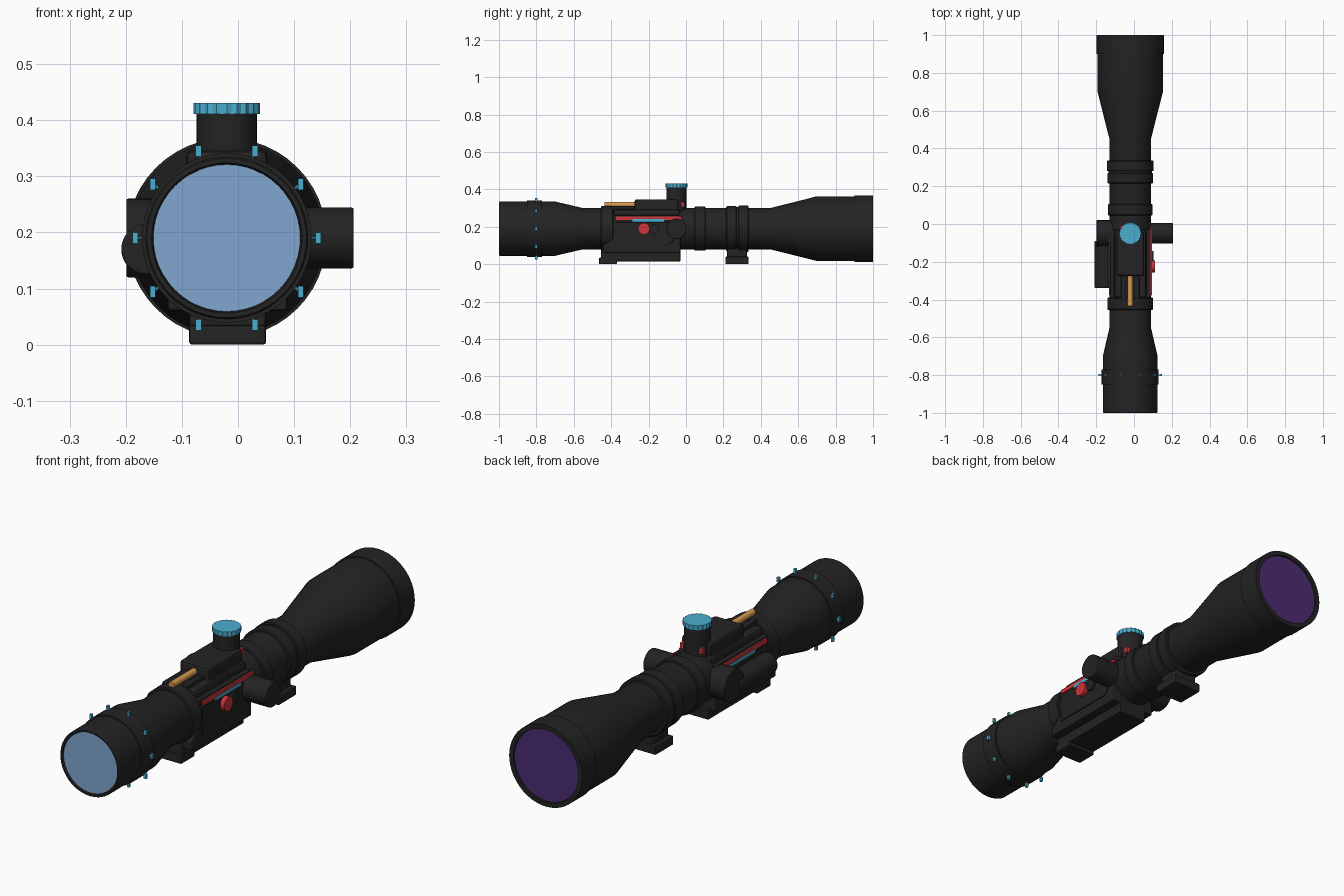
import bpy, bmesh, math
from mathutils import Vector, Matrix

cube = bpy.data.objects.get("Cube")
if cube:
    bpy.data.objects.remove(cube, do_unlink=True)

CX, CZ = -0.02, 0.19  # optical axis


def material(name, rgb):
    m = bpy.data.materials.new(name)
    m.use_nodes = True
    m.diffuse_color = (*rgb, 1)
    bsdf = m.node_tree.nodes["Principled BSDF"]
    bsdf.inputs["Base Color"].default_value = (*rgb, 1)
    bsdf.inputs["Roughness"].default_value = 0.6
    return m


BLACK = material("matte black", (0.017, 0.017, 0.017))
CYAN = material("cyan", (0.07, 0.42, 0.63))
RED = material("red", (0.62, 0.035, 0.045))
ORANGE = material("orange", (0.68, 0.32, 0.08))
PALE = material("pale blue glass", (0.22, 0.38, 0.62))
PURPLE = material("purple glass", (0.07, 0.025, 0.17))


def finish(name, bm, mat, smooth=False, bevel=0):
    bmesh.ops.recalc_face_normals(bm, faces=bm.faces)
    mesh = bpy.data.meshes.new(name)
    bm.to_mesh(mesh)
    bm.free()
    mesh.materials.append(mat)
    ob = bpy.data.objects.new(name, mesh)
    bpy.context.collection.objects.link(ob)
    if bevel:
        mod = ob.modifiers.new("soft edges", 'BEVEL')
        mod.width, mod.segments, mod.limit_method = bevel, 2, 'ANGLE'
    if smooth:
        bpy.ops.object.select_all(action='DESELECT')
        ob.select_set(True)
        bpy.context.view_layer.objects.active = ob
        bpy.ops.object.shade_smooth_by_angle(angle=math.radians(25))
    return ob


def box(name, x, y, z, mat=BLACK, bevel=0):
    bm = bmesh.new()
    bmesh.ops.create_cube(bm, size=1)
    for v in bm.verts:
        v.co = Vector([(a + b) / 2 + c * (b - a) for (a, b), c in zip((x, y, z), v.co)])
    return finish(name, bm, mat, bevel=bevel)


def cylinder(name, start, end, r, mat=BLACK, sides=32, bevel=0, tooth=0):
    a, b = Vector(start), Vector(end)
    bm = bmesh.new()
    bmesh.ops.create_cone(bm, cap_ends=True, segments=sides, radius1=r, radius2=r,
                          depth=(b - a).length)
    if tooth:  # pull in every other side for knurling
        for v in bm.verts:
            if round(math.atan2(v.co.y, v.co.x) / math.tau * sides) % 2:
                v.co.xy *= 1 - tooth
    turn = (b - a).to_track_quat('Z', 'Y').to_matrix().to_4x4()
    bm.transform(Matrix.Translation((a + b) / 2) @ turn)
    return finish(name, bm, mat, smooth=not tooth, bevel=bevel)


def lathe(name, profile, mat=BLACK, sides=48):
    """Revolve (y, radius) points around the optical axis."""
    bm = bmesh.new()
    rings = []
    for y, r in profile:
        rings.append([bm.verts.new((CX + r * math.cos(t), y, CZ + r * math.sin(t)))
                      for t in (math.tau * i / sides for i in range(sides))])
    for a, b in zip(rings, rings[1:]):
        for i in range(sides):
            j = (i + 1) % sides
            bm.faces.new((a[i], a[j], b[j], b[i]))
    bm.faces.new(rings[0])
    bm.faces.new(rings[-1])
    return finish(name, bm, mat, smooth=True)


def side_plate(name, outline, x, bevel=0.006):
    """Extrude a (y, z) outline across x."""
    bm = bmesh.new()
    face = bm.faces.new([bm.verts.new((x[0], y, z)) for y, z in outline])
    out = bmesh.ops.extrude_face_region(bm, geom=[face])["geom"]
    moved = [g for g in out if isinstance(g, bmesh.types.BMVert)]
    bmesh.ops.translate(bm, verts=moved, vec=(x[1] - x[0], 0, 0))
    return finish(name, bm, BLACK, bevel=bevel)


# Main tube with eyepiece, bell and recessed lens seats
lathe("scope_tube", [
    (-0.99, 0.131), (-1, 0.134), (-1, 0.142), (-0.995, 0.145), (-0.85, 0.145),
    (-0.85, 0.151), (-0.77, 0.151), (-0.77, 0.145), (-0.70, 0.145), (-0.55, 0.11),
    (0.45, 0.11), (0.70, 0.173), (0.90, 0.173), (0.90, 0.178), (1, 0.178),
    (1, 0.158), (0.99, 0.157)])
lathe("eyepiece_lens", [(-0.993, 0.131), (-0.985, 0.131)], PALE)
lathe("objective_lens", [(0.985, 0.157), (0.993, 0.157)], PURPLE)

# Small grip studs around the eyepiece ring
for i in range(10):
    t = math.tau * i / 10
    x, z = CX + 0.163 * math.cos(t), CZ + 0.163 * math.sin(t)
    box("grip_stud", (x - 0.005, x + 0.005), (-0.806, -0.794), (z - 0.01, z + 0.01), CYAN)
    cylinder("stud_stem", (x, -0.8, z), (CX + 0.145 * math.cos(t), -0.8, CZ + 0.145 * math.sin(t)),
             0.003, CYAN, 8)

# Clamp rings on the tube
for y0, y1, r in ((-0.455, -0.39, 0.121), (0.045, 0.105, 0.118),
                  (0.215, 0.27, 0.121), (0.265, 0.285, 0.115), (0.28, 0.335, 0.124)):
    lathe("clamp_ring", [(y0, r - 0.004), (y0 + 0.004, r), (y1 - 0.004, r), (y1, r - 0.004)])

# Mounting feet and rail
box("rear_foot", (-0.087, 0.05), (0.21, 0.335), (0, 0.04), bevel=0.005)
box("rear_foot_neck", (-0.07, 0.03), (0.22, 0.325), (0.03, 0.10), bevel=0.005)
box("front_foot", (-0.087, 0.05), (-0.465, -0.37), (0, 0.035), bevel=0.005)
box("mount_rail", (-0.087, 0.05), (-0.455, -0.03), (0.015, 0.075), bevel=0.005)

# Housing around the middle of the tube
side_plate("housing", [(-0.445, 0.06), (-0.03, 0.06), (-0.03, 0.262), (-0.39, 0.262),
                       (-0.39, 0.14), (-0.445, 0.10)], (-0.126, 0.088))
side_plate("housing_panel", [(-0.38, 0.105), (-0.09, 0.105), (-0.06, 0.135), (-0.06, 0.225),
                             (-0.38, 0.225)], (-0.131, 0.093), 0.004)
box("housing_roof", (-0.105, 0.065), (-0.39, -0.03), (0.24, 0.295), bevel=0.015)
box("top_block", (-0.093, 0.053), (-0.275, -0.04), (0.27, 0.347), bevel=0.012)

# Glowing rod held between two rails
for x in (-0.055, 0.015):
    box("rod_rail", (x - 0.013, x + 0.013), (-0.40, -0.27), (0.27, 0.311), bevel=0.004)
cylinder("light_rod", (CX, -0.435, 0.318), (CX, -0.27, 0.318), 0.014, ORANGE, 16)

# Coloured strips on both flanks
for s, face in ((-1, -0.126), (1, 0.088)):
    box("red_strip", sorted((face - s * 0.002, face + s * 0.007)), (-0.375, -0.025),
        (0.236, 0.255), RED)
    box("cyan_strip", sorted((face - s * 0.002, face + s * 0.0085)), (-0.29, -0.115),
        (0.226, 0.241), CYAN)

# Top turret with knurled cap and red studs
cylinder("top_turret", (CX, -0.05, 0.27), (CX, -0.05, 0.412), 0.054)
cylinder("turret_cap", (CX, -0.05, 0.411), (CX, -0.05, 0.431), 0.059, CYAN, 40, tooth=0.06)
for x in (CX - 0.045, CX + 0.045):
    box("turret_stud", (x - 0.008, x + 0.008), (-0.025, -0.007), (0.307, 0.333), RED)

# Right-hand knob and buttons
cylinder("side_knob", (0.05, -0.05, CZ), (0.206, -0.05, CZ), 0.054, bevel=0.003)
cylinder("red_button", (0.085, -0.225, CZ), (0.112, -0.225, CZ), 0.031, RED, 24)
cylinder("black_button", (0.085, -0.17, CZ), (0.103, -0.17, CZ), 0.026, BLACK, 24)

# Left-hand dial and battery tube
cylinder("side_dial", (-0.11, -0.05, CZ), (-0.199, -0.05, CZ), 0.07, bevel=0.003)
cylinder("battery_tube", (-0.162, -0.34, 0.17), (-0.162, -0.09, 0.17), 0.046, bevel=0.004)
